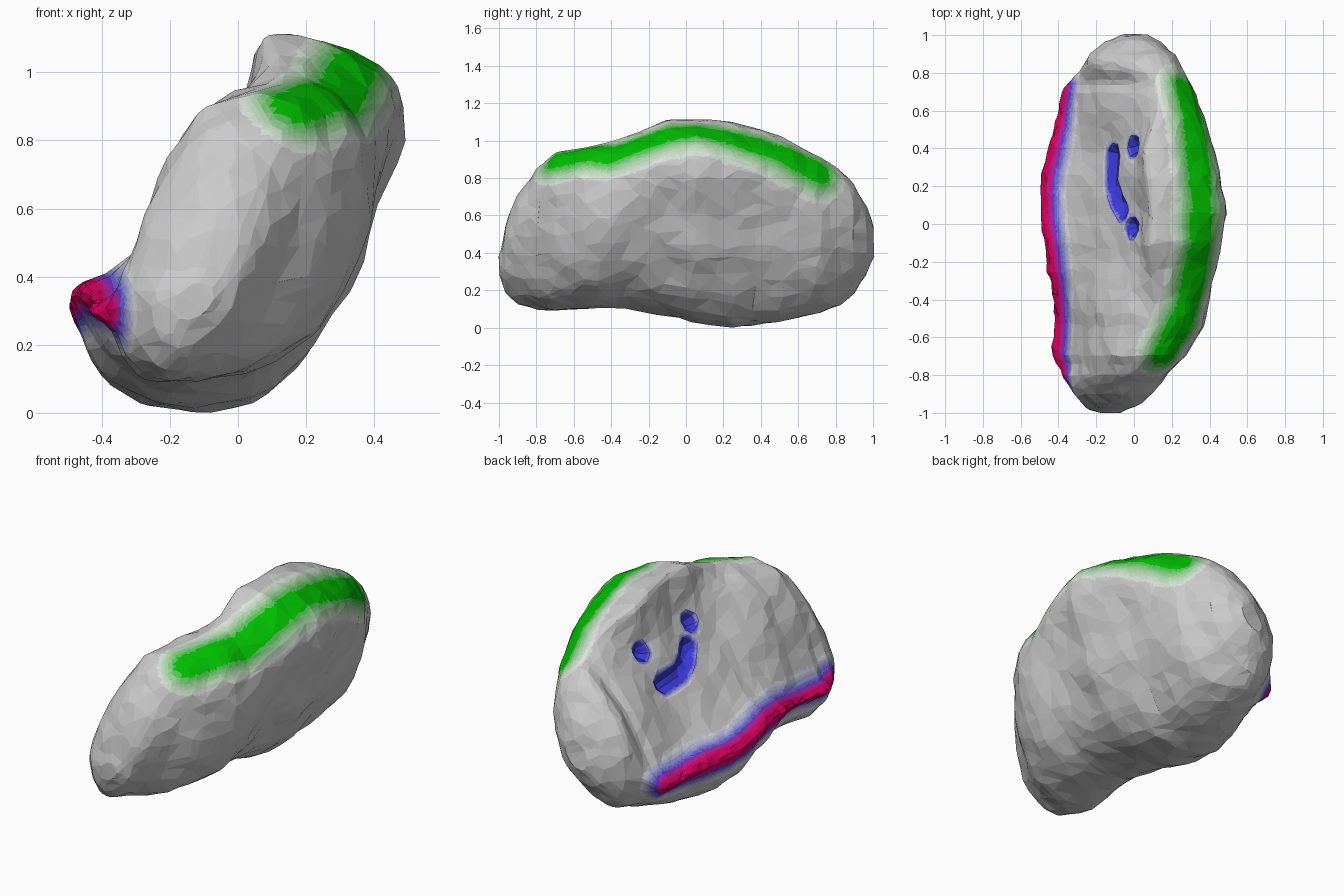
import bpy, bmesh, math
from mathutils import Vector, noise, geometry
from mathutils.bvhtree import BVHTree

if "Cube" in bpy.data.objects:
    bpy.data.objects.remove(bpy.data.objects["Cube"])

# Extents along the length: y, x min, x max, z min, z max
STATIONS = [
    (-1, -.19, -.07, .27, .38), (-.97, -.25, .01, .19, .53), (-.9, -.31, .085, .13, .70),
    (-.8, -.39, .175, .10, .85), (-.7, -.43, .27, .09, .93), (-.55, -.425, .365, .10, .96),
    (-.35, -.43, .41, .11, 1.005), (-.1, -.47, .46, .065, 1.11), (.05, -.49, .49, .025, 1.11),
    (.25, -.49, .455, 0, 1.095), (.5, -.42, .39, .03, 1.02), (.7, -.38, .32, .07, .92),
    (.8, -.30, .275, .11, .865), (.9, -.24, .22, .18, .76), (.97, -.15, .14, .28, .64),
    (1, -.07, .07, .38, .54)]

# Cross-sections (x, z), starting at the ridge tip and running over the top
FRONT = [(-.42, .31), (-.34, .37), (-.28, .5), (-.2, .72), (-.08, .89), (.05, .95), (.15, .96),
         (.27, .91), (.35, .79), (.36, .62), (.32, .42), (.21, .23), (.02, .12), (-.2, .1),
         (-.31, .16), (-.36, .25)]
MID = [(-.49, .325), (-.38, .38), (-.27, .48), (-.12, .66), (.01, .85), (.055, .99), (.1, 1.09),
       (.28, 1.06), (.44, .96), (.485, .82), (.42, .62), (.32, .35), (.13, .09), (-.13, .015),
       (-.36, .08), (-.46, .23)]
BACK = [(-.37, .26), (-.31, .35), (-.24, .48), (-.12, .68), (.02, .83), (.08, .89), (.13, .92),
        (.22, .89), (.28, .8), (.295, .68), (.28, .5), (.21, .29), (.08, .12), (-.1, .07),
        (-.24, .12), (-.32, .2)]
END = [(math.cos(a), math.sin(a + .4)) for a in (math.pi * (1 - i / 8) for i in range(16))]


def unit(section):
    """Fit a section into the unit square."""
    xs, zs = zip(*section)
    return [((x - min(xs)) / (max(xs) - min(xs)), (z - min(zs)) / (max(zs) - min(zs)))
            for x, z in section]


FRONT, MID, BACK, END = map(unit, (FRONT, MID, BACK, END))
SHAPES = [(-1, END), (-.92, END), (-.72, FRONT), (-.5, FRONT), (-.1, MID), (.35, MID),
          (.72, BACK), (.88, END), (1, END)]


def bracket(keys, y):
    """Neighbouring keys around y and the blend between them."""
    for a, b in zip(keys, keys[1:]):
        if y <= b[0] + 1e-6:
            return a, b, (y - a[0]) / (b[0] - a[0])


def ring(y, steps=7):
    """Smooth closed outline at y."""
    a, b, t = bracket(STATIONS, y)
    x0, x1, z0, z1 = (p + (q - p) * t for p, q in zip(a[1:], b[1:]))
    a, b, t = bracket(SHAPES, y)
    t = t * t * (3 - 2 * t)
    pts = [Vector((x0 + (x1 - x0) * (p[0] + (q[0] - p[0]) * t), y,
                   z0 + (z1 - z0) * (p[1] + (q[1] - p[1]) * t))) for p, q in zip(a[1], b[1])]
    out = []
    for i in range(16):
        p, q, r, s = (pts[(i + k) % 16] for k in (-1, 0, 1, 2))
        for j in range(steps):
            u = j / steps
            out.append(.5 * (2 * q + (r - p) * u + (2 * p - 5 * q + 4 * r - s) * u * u
                             + (3 * q - p - 3 * r + s) * u ** 3))
    return out


def path_distance(co, path):
    """Distance from a point to a polyline."""
    if len(path) == 1:
        return (co - path[0]).length
    best = 9
    for a, b in zip(path, path[1:]):
        t = geometry.intersect_point_line(co, a, b)[1]
        best = min(best, (co - a.lerp(b, min(1, max(0, t)))).length)
    return best


def fade(d, full, none):
    t = min(1, max(0, (none - d) / (none - full)))
    return t * t * (3 - 2 * t)


# Lofted body
bm = bmesh.new()
rings = [[bm.verts.new(c) for c in ring(-math.cos(math.pi * i / 110))] for i in range(111)]
for a, b in zip(rings, rings[1:]):
    for i in range(len(a)):
        j = (i + 1) % len(a)
        bm.faces.new((a[i], a[j], b[j], b[i]))
bm.faces.new(rings[0])
bm.faces.new(rings[-1])
bmesh.ops.recalc_face_normals(bm, faces=bm.faces)
bm.normal_update()
ridge = [ring(-.8 + .1 * i)[0] for i in range(16)]

# Vessel hollows on the inner face, snapped to the surface
tree = BVHTree.FromBMesh(bm)
hollows = [[(.01, .41, .82)], [(0, -.02, .83)],
           [(-.12, .37, .66), (-.125, .22, .67), (-.09, .12, .7), (-.07, .07, .75)]]
hollows = [[tree.find_nearest(Vector(p))[0] for p in path] for path in hollows]
moves = []
for v in bm.verts:
    depth = .012 * noise.noise(v.co * 6) + .006 * noise.noise(v.co * 13)
    d = min(path_distance(v.co, h) for h in hollows)
    depth -= .05 * fade(d, .01, .065)
    if path_distance(v.co, ridge) < .03:
        depth += .012 * noise.noise(v.co * 25)
    moves.append(v.normal * depth)
for v, m in zip(bm.verts, moves):
    v.co += m
low = min(v.co.z for v in bm.verts)
bmesh.ops.translate(bm, verts=bm.verts, vec=(0, 0, -low))

mesh = bpy.data.meshes.new("organ_body")
bm.to_mesh(mesh)
bm.free()
body = bpy.data.objects.new("organ_body", mesh)
bpy.context.collection.objects.link(body)

# Coarse irregular facets
dec = body.modifiers.new("facets", 'DECIMATE')
dec.ratio = .095
bpy.context.view_layer.objects.active = body
body.select_set(True)
bpy.ops.object.modifier_apply(modifier=dec.name)

# Split the flat facets finely so the tints can fade across them
bm = bmesh.new()
bm.from_mesh(mesh)
bmesh.ops.triangulate(bm, faces=bm.faces)
bmesh.ops.subdivide_edges(bm, edges=bm.edges, cuts=3, use_grid_fill=True)

GREY, GREEN = Vector((.8, .8, .8)), Vector((0, .52, 0))
RED, BLUE = Vector((.68, 0, .11)), Vector((.04, .04, .68))
crest = [Vector(p) for p in ((.17, -.7, .91), (.3, -.4, .93), (.34, 0, 1.02),
                             (.33, .35, .97), (.26, .7, .82))]
slots = {}


def slot(g, b, r):
    """Material slot for a quantised mix of tints."""
    key = tuple(round(w * 8) for w in (g, b, r))
    if key not in slots:
        g, b, r = (k / 8 for k in key)
        colour = GREY.lerp(GREEN, g).lerp(BLUE, b).lerp(RED, r)
        mat = bpy.data.materials.new("tint_%d_%d_%d" % key)
        mat.diffuse_color = (*colour, 1)
        mat.use_nodes = True
        mat.node_tree.nodes["Principled BSDF"].inputs["Base Color"].default_value = mat.diffuse_color
        mesh.materials.append(mat)
        slots[key] = len(slots)
    return slots[key]


# Green crest, red ridge with blue border, blue hollows
for f in bm.faces:
    f.smooth = False
    c = f.calc_center_median()
    c.z += low
    d_ridge = path_distance(c, ridge)
    d_hollow = min(path_distance(c, h) for h in hollows)
    f.material_index = slot(fade(path_distance(c, crest), .05, .19),
                            max(fade(d_ridge, .06, .17), fade(d_hollow, .045, .09)),
                            fade(d_ridge, .03, .09))
bm.to_mesh(mesh)
bm.free()
